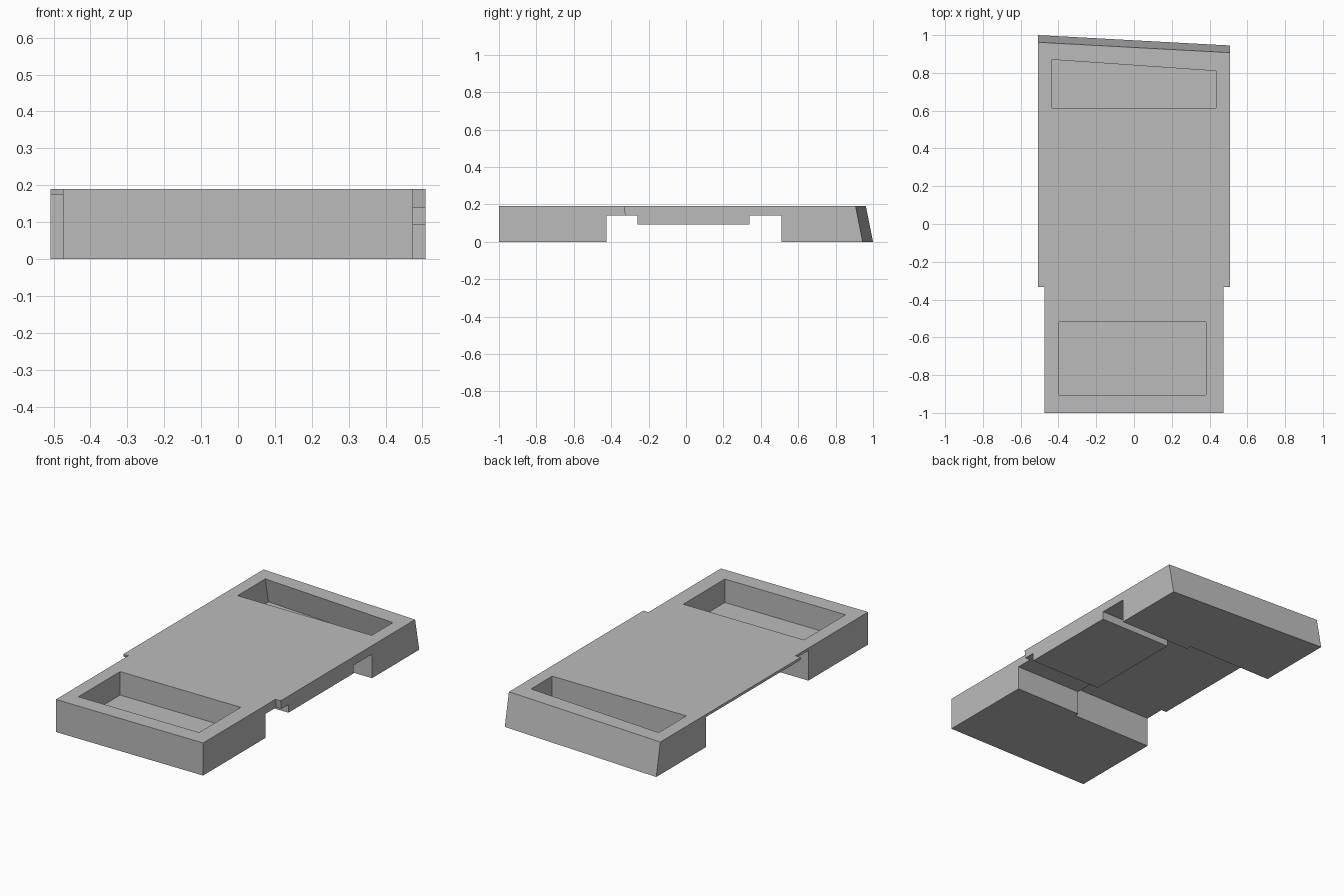
import bpy
import bmesh

cube = bpy.data.objects.get("Cube")
if cube:
    bpy.data.objects.remove(cube, do_unlink=True)

grey = bpy.data.materials.new("plain grey")
grey.use_nodes = True
colour = (0.5, 0.5, 0.5, 1)
grey.diffuse_color = colour
grey.node_tree.nodes["Principled BSDF"].inputs["Base Color"].default_value = colour


def loft(name, start, end):
    """Solid between two matching loops of points."""
    bm = bmesh.new()
    a = [bm.verts.new(p) for p in start]
    b = [bm.verts.new(p) for p in end]
    bm.faces.new(a)
    bm.faces.new(b)
    for i in range(len(a)):
        j = (i + 1) % len(a)
        bm.faces.new((a[i], a[j], b[j], b[i]))
    bmesh.ops.recalc_face_normals(bm, faces=bm.faces)
    mesh = bpy.data.meshes.new(name)
    bm.to_mesh(mesh)
    bm.free()
    mesh.materials.append(grey)
    obj = bpy.data.objects.new(name, mesh)
    bpy.context.collection.objects.link(obj)
    return obj


def block(name, x0, x1, z0, z1, front, left_back, right_back, lean=0.0):
    """Block with an angled back that leans outwards towards the bottom."""
    def loop(z):
        shift = lean * (TOP - z)
        return [(x0, front, z), (x1, front, z),
                (x1, right_back + shift, z), (x0, left_back + shift, z)]
    return loft(name, loop(z0), loop(z1))


def side_prism(name, profile, x0, x1):
    """Side profile in y and z, extruded across x."""
    return loft(name, [(x0, y, z) for y, z in profile],
                [(x1, y, z) for y, z in profile])


def cut(body, cutter):
    mod = body.modifiers.new("cut", "BOOLEAN")
    mod.operation = "DIFFERENCE"
    mod.solver = "EXACT"
    mod.object = cutter
    bpy.context.view_layer.update()
    result = bpy.data.meshes.new_from_object(
        body.evaluated_get(bpy.context.evaluated_depsgraph_get()))
    body.modifiers.clear()
    body.data = result
    bpy.data.objects.remove(cutter, do_unlink=True)


TOP = 0.19
HALF = 0.508
LEAN = 0.2
OUT = 0.7

# Main slab with the skewed, leaning back face
body = block("base_body", -HALF, HALF, 0, TOP, -1, 0.962, 0.907, LEAN)

# Narrower front section, with slightly sloped shoulders
shoulder = [(-1.1, -0.1), (-0.295, -0.1), (-0.34, 0.25), (-1.1, 0.25)]
for side in (-1, 1):
    cut(body, side_prism("shoulder_cutter", shoulder, side * 0.475, side * OUT))

# Deep underside recess, leaving a thin plate on one half
cut(body, block("thin_plate_cutter", -OUT, 0.045, -0.1, 0.175, -0.45, 0.54, 0.54))

# Underside recess on the other half, leaving a raised central pad
pad = [(-0.425, -0.1), (-0.425, 0.14), (-0.26, 0.14), (-0.26, 0.093),
       (0.34, 0.093), (0.34, 0.14), (0.51, 0.14), (0.51, -0.1)]
cut(body, side_prism("pad_cutter", pad, 0, OUT))

# Open pockets in the top
cut(body, block("front_pocket_cutter", -0.397, 0.382, 0.053, 0.3, -0.904, -0.52, -0.52))
cut(body, block("rear_pocket_cutter", -0.433, 0.433, 0.045, 0.3, 0.615, 0.87, 0.81, LEAN))
